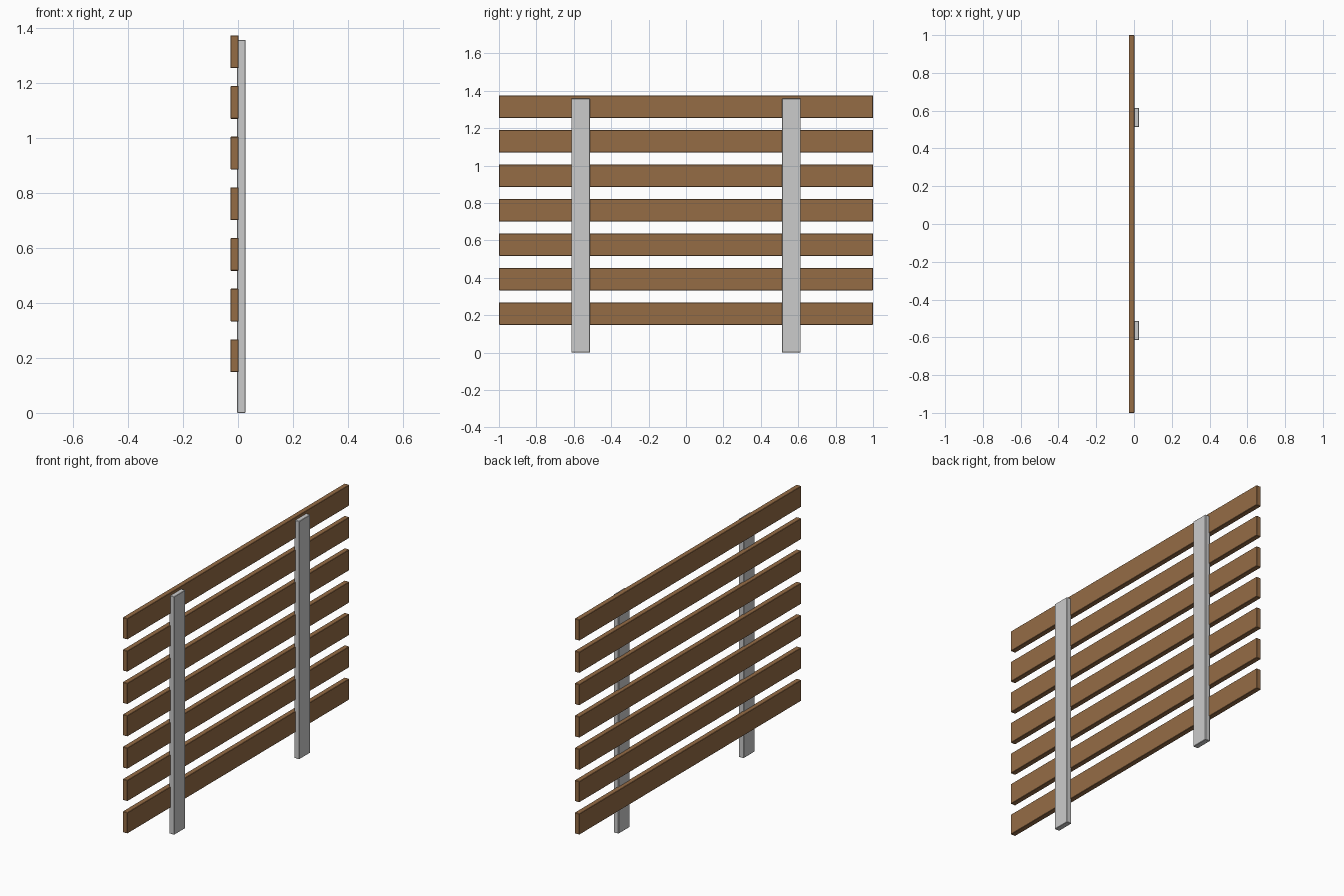
import bpy

if "Cube" in bpy.data.objects:
    bpy.data.objects.remove(bpy.data.objects["Cube"])

def material(name, color):
    m = bpy.data.materials.new(name)
    m.diffuse_color = color
    m.use_nodes = True
    m.node_tree.nodes["Principled BSDF"].inputs["Base Color"].default_value = m.diffuse_color
    return m

def board(name, center, size, mat=None):
    bpy.ops.mesh.primitive_cube_add(size=1, location=center)
    ob = bpy.context.object
    ob.name = name
    ob.scale = size
    bpy.ops.object.transform_apply(location=False, rotation=False, scale=True)
    # slightly eased edges
    bev = ob.modifiers.new("eased_edges", 'BEVEL')
    bev.width = 0.002
    bev.segments = 1
    if mat:
        ob.data.materials.append(mat)
    return ob

wood = material("wood", (0.30, 0.15, 0.06, 1))

# seven horizontal slats
for i in range(7):
    board(f"slat_{i + 1}", (-0.0125, 0, 0.208 + i * 0.1844), (0.03, 2.0, 0.119), wood)

# two upright posts fixed behind the slats
for side, name in ((-1, "front_post"), (1, "back_post")):
    board(name, (0.0115, side * 0.5635, 0.679), (0.031, 0.1, 1.358))
